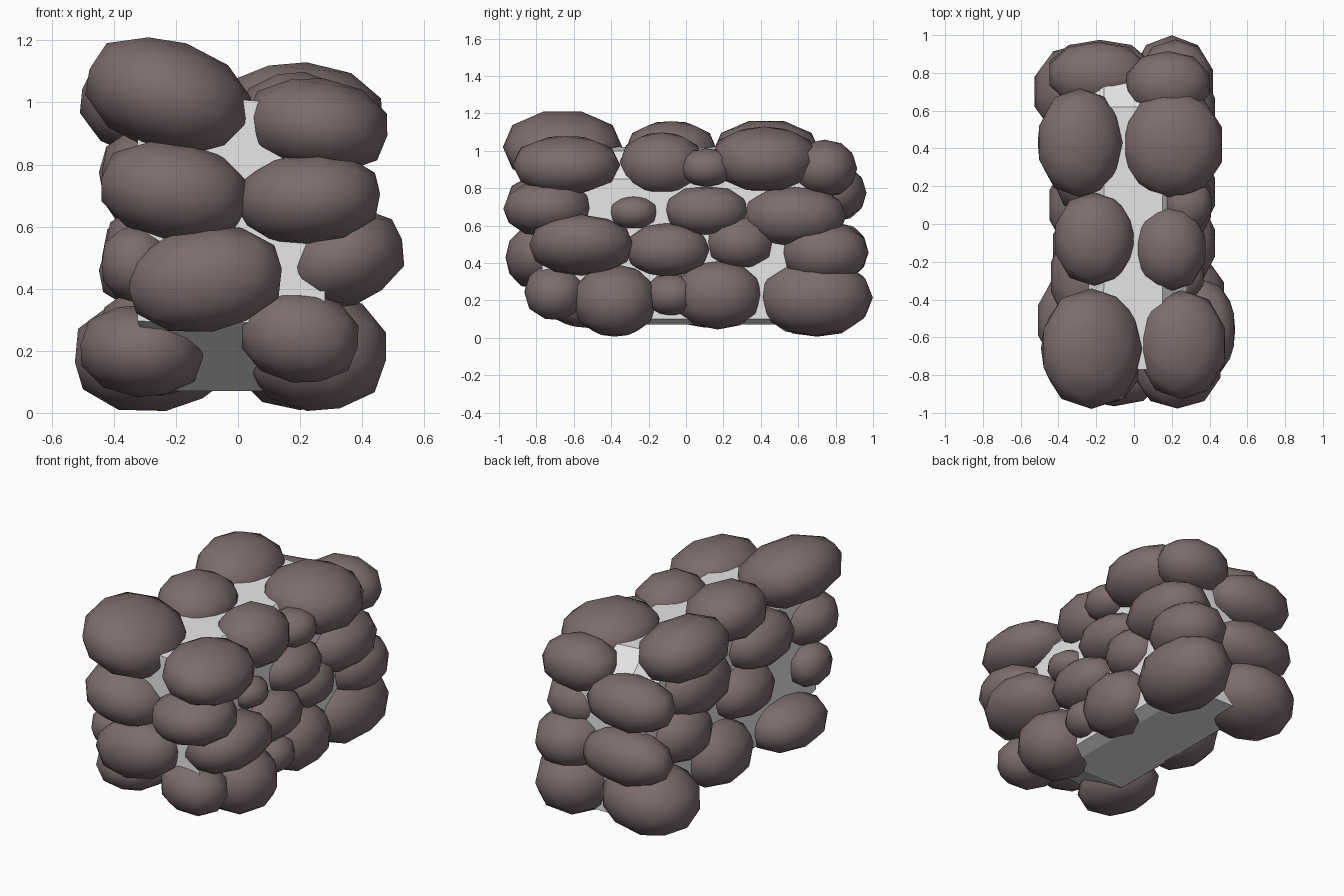
import bpy, bmesh, math
from mathutils import Matrix


def material(name, rgb):
    m = bpy.data.materials.new(name)
    m.diffuse_color = (*rgb, 1)
    return m


STONE = material("brown stone", (0.205, 0.15, 0.155))
MORTAR = material("pale mortar", (0.8, 0.8, 0.8))


def add_object(name, bm, mat):
    me = bpy.data.meshes.new(name)
    bmesh.ops.recalc_face_normals(bm, faces=bm.faces)
    bm.to_mesh(me)
    bm.free()
    me.materials.append(mat)
    ob = bpy.data.objects.new(name, me)
    bpy.context.collection.objects.link(ob)
    return ob


# Mortar core: chamfered cross-section (x, z) lofted along y,
# undercut at the front and sloped down at the back
section = [(-0.27, 0.13), (-0.20, 0.07), (0.20, 0.07), (0.28, 0.10),
           (0.28, 0.85), (0.15, 1.0), (-0.16, 1.02), (-0.27, 0.88)]
# y, lowest z, height scale, left width
stations = [(-0.77, 0.29, 1.0, 1.2), (-0.34, 0.06, 1.0, 1.0),
            (0.62, 0.06, 1.0, 1.0), (0.78, 0.06, 0.85, 1.0)]
bm = bmesh.new()
rings = []
for y, zmin, high, left in stations:
    rings.append([bm.verts.new((x * left if x < 0 else x, y,
                                max(z * (high if z > 0.5 else 1), zmin + 0.1 * (z - 0.06))))
                  for x, z in section])
for a, b in zip(rings, rings[1:]):
    for i in range(len(section)):
        j = (i + 1) % len(section)
        bm.faces.new((a[i], a[j], b[j], b[i]))
bm.faces.new(rings[0])
bm.faces.new(rings[-1])
add_object("mortar_core", bm, MORTAR)


# Rounded boulder: scaled low-poly sphere, slightly full, tilted about y
def boulder(name, x, y, z, rx, ry, rz, tilt=0):
    bm = bmesh.new()
    bmesh.ops.create_icosphere(bm, subdivisions=2, radius=1.03)
    for v in bm.verts:
        n = sum(abs(c) ** 2.2 for c in v.co.normalized()) ** (1 / 2.2)
        v.co = v.co / n
    bmesh.ops.transform(bm, verts=bm.verts, matrix=Matrix.Translation((x, y, z))
                        @ Matrix.Rotation(math.radians(tilt), 4, 'Y')
                        @ Matrix.Diagonal((rx, ry, rz, 1)))
    for f in bm.faces:
        f.smooth = True
    add_object(name, bm, STONE)


# Courses: centre x, y, z, radii x, y, z, tilt
bottom_course = [
    (-0.31, -0.51, 0.20, 0.20, 0.25, 0.145, 6),
    (0.20, -0.70, 0.245, 0.19, 0.16, 0.145, 10),
    (0.25, -0.38, 0.20, 0.23, 0.22, 0.19, 8),
    (0.26, -0.08, 0.23, 0.14, 0.14, 0.11, 0),
    (0.25, 0.17, 0.23, 0.18, 0.23, 0.18, 0),
    (0.20, 0.69, 0.215, 0.22, 0.30, 0.20, 0),
    (-0.26, 0.70, 0.20, 0.27, 0.25, 0.19, -8),
    (-0.25, 0.10, 0.24, 0.20, 0.24, 0.18, 0),
]
second_course = [
    (-0.105, -0.79, 0.43, 0.25, 0.17, 0.165, -8),
    (0.33, -0.56, 0.495, 0.21, 0.27, 0.15, -18),
    (0.27, -0.10, 0.47, 0.16, 0.22, 0.14, 0),
    (0.23, 0.29, 0.51, 0.16, 0.18, 0.14, 0),
    (0.22, 0.74, 0.455, 0.20, 0.23, 0.16, 0),
    (-0.18, 0.81, 0.46, 0.27, 0.16, 0.15, 0),
    (-0.25, 0.46, 0.50, 0.19, 0.22, 0.165, 0),
    (-0.25, -0.13, 0.53, 0.18, 0.23, 0.15, 0),
    (-0.33, -0.70, 0.48, 0.11, 0.14, 0.12, 0),
]
third_course = [
    (-0.205, -0.75, 0.715, 0.24, 0.21, 0.155, 10),
    (0.23, -0.74, 0.69, 0.23, 0.23, 0.145, -4),
    (0.23, -0.28, 0.67, 0.14, 0.13, 0.09, 0),
    (0.25, 0.11, 0.68, 0.16, 0.22, 0.13, 0),
    (0.23, 0.58, 0.65, 0.20, 0.27, 0.16, 0),
    (-0.19, 0.79, 0.775, 0.26, 0.17, 0.15, 0),
    (-0.26, 0.33, 0.75, 0.18, 0.27, 0.18, 8),
    (-0.27, -0.28, 0.775, 0.17, 0.25, 0.15, 0),
]
top_course = [
    (-0.225, -0.66, 1.02, 0.27, 0.31, 0.175, 19),
    (0.255, -0.64, 0.925, 0.23, 0.28, 0.15, 8),
    (0.19, -0.13, 0.93, 0.19, 0.22, 0.165, 8),
    (-0.21, -0.08, 1.00, 0.21, 0.24, 0.155, 8),
    (0.28, 0.11, 0.91, 0.13, 0.14, 0.10, 0),
    (0.205, 0.42, 0.955, 0.265, 0.28, 0.17, 5),
    (-0.285, 0.43, 0.99, 0.225, 0.28, 0.165, 14),
    (0.18, 0.74, 0.905, 0.22, 0.17, 0.15, 0),
]
courses = {"bottom": bottom_course, "second": second_course,
           "third": third_course, "top": top_course}
for name, stones in courses.items():
    for i, s in enumerate(stones):
        boulder(f"{name}_course_boulder_{i + 1}", *s)
